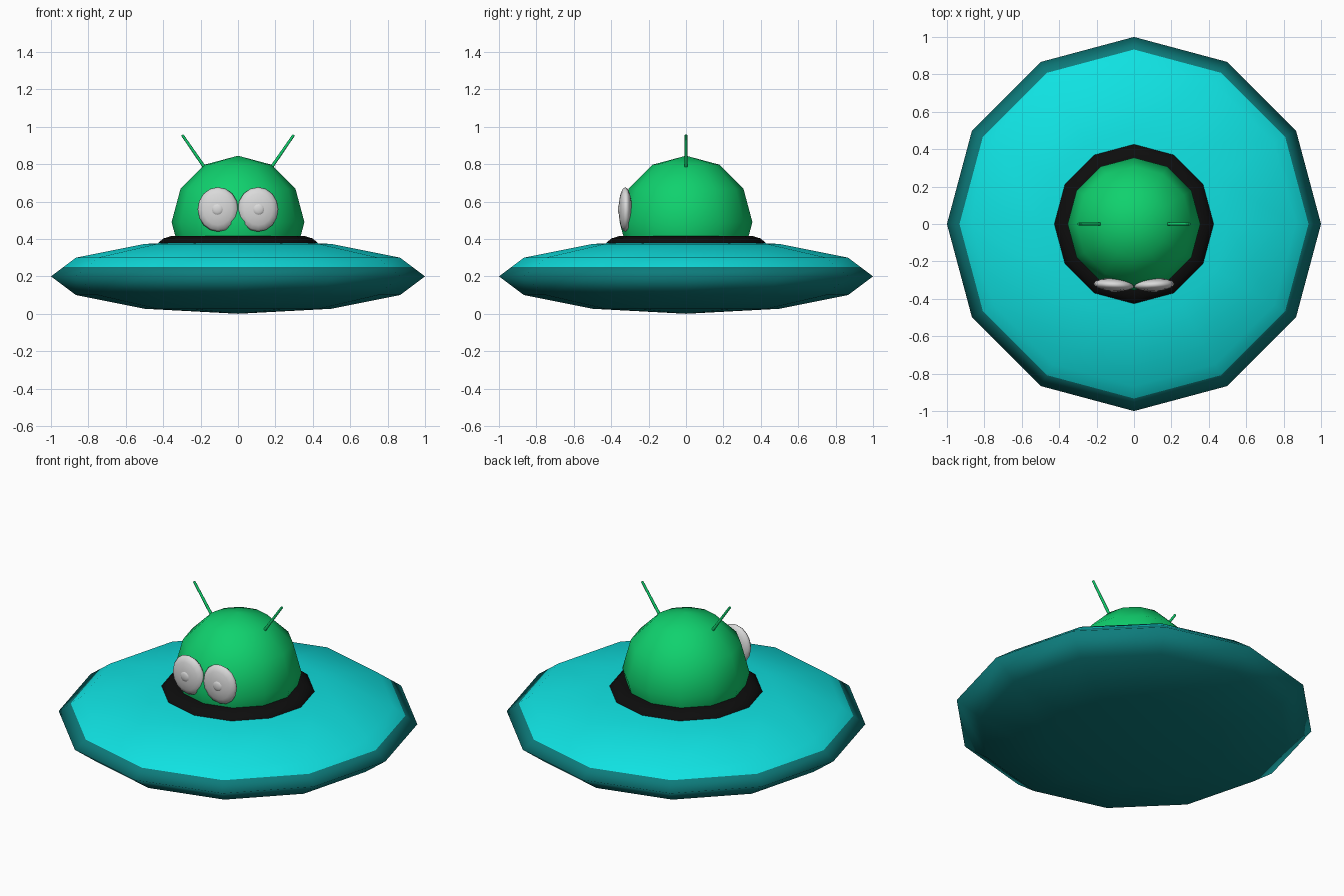
import bpy, bmesh, math
from mathutils import Vector, Matrix

if "Cube" in bpy.data.objects:
    bpy.data.objects.remove(bpy.data.objects["Cube"])


def mat(name, rgb):
    m = bpy.data.materials.new(name)
    m.diffuse_color = (*rgb, 1)
    m.use_nodes = True
    m.node_tree.nodes["Principled BSDF"].inputs["Base Color"].default_value = m.diffuse_color
    return m


CYAN = mat("cyan", (0.005, 0.76, 0.76))
TEAL = mat("dark_teal", (0.004, 0.20, 0.20))
GREEN = mat("green", (0.005, 0.64, 0.155))
BLACK = mat("black", (0.004, 0.004, 0.004))
WHITE = mat("off_white", (0.70, 0.70, 0.70))


def finish(bm, name, mats):
    bmesh.ops.recalc_face_normals(bm, faces=bm.faces)
    for f in bm.faces:
        f.smooth = True
    me = bpy.data.meshes.new(name)
    bm.to_mesh(me)
    bm.free()
    for m in mats:
        me.materials.append(m)
    ob = bpy.data.objects.new(name, me)
    bpy.context.collection.objects.link(ob)
    return ob


def lathe(name, profile, mats, sides=12, rule=None):
    """Turn an (r, z) profile around the z axis."""
    bm = bmesh.new()
    vs = [bm.verts.new((r, 0, z)) for r, z in profile]
    es = [bm.edges.new(p) for p in zip(vs, vs[1:])]
    bmesh.ops.spin(bm, geom=vs + es, cent=(0, 0, 0), axis=(0, 0, 1),
                   angle=2 * math.pi, steps=sides, use_duplicate=False)
    bmesh.ops.remove_doubles(bm, verts=bm.verts, dist=1e-4)
    if rule:
        for f in bm.faces:
            f.material_index = rule(f.calc_center_median())
    return finish(bm, name, mats)


def ellipsoid(name, loc, scale, m, seg, rings, rot=None):
    bm = bmesh.new()
    bmesh.ops.create_uvsphere(bm, u_segments=seg, v_segments=rings, radius=1)
    rot = rot or Matrix.Identity(4)
    bmesh.ops.transform(bm, verts=bm.verts,
                        matrix=Matrix.Translation(loc) @ rot @ Matrix.Diagonal((*scale, 1)))
    return finish(bm, name, [m])


# Saucer: flattened ball, dark hull with a cyan upper deck
angles = [-90, -60, -30, 0, 30, 60, 90]
hull = [(abs(math.cos(math.radians(a))), 0.2 + 0.2 * math.sin(math.radians(a))) for a in angles]
hull.insert(4, (0.933, 0.25))
lathe("saucer", hull, [TEAL, CYAN], rule=lambda c: int(c.z > 0.25))

# Black collar around the head
lathe("collar", [(0.43, 0.365), (0.425, 0.38), (0.40, 0.402), (0.36, 0.415), (0.30, 0.415)], [BLACK])

# Head
ellipsoid("head", (0, 0, 0.49), (0.355, 0.355, 0.355), GREEN, 12, 6)

# Eyes, pupils and antennae, mirrored left and right
for side, s in (("left", -1), ("right", 1)):
    turn = Matrix.Rotation(s * math.radians(3), 4, 'Z') @ Matrix.Rotation(math.radians(90), 4, 'X')
    ellipsoid(side + "_eye", (s * 0.107, -0.325, 0.558), (0.109, 0.119, 0.035), WHITE, 16, 8, turn)
    ellipsoid(side + "_pupil", (s * 0.11, -0.352, 0.558), (0.034, 0.034, 0.012), WHITE, 12, 6, turn)

    a, b = Vector((s * 0.17, 0, 0.77)), Vector((s * 0.298, 0, 0.956))
    bm = bmesh.new()
    bmesh.ops.create_cone(bm, cap_ends=True, segments=10, radius1=0.009, radius2=0.007,
                          depth=(b - a).length)
    q = (b - a).to_track_quat('Z', 'Y').to_matrix().to_4x4()
    bmesh.ops.transform(bm, verts=bm.verts, matrix=Matrix.Translation((a + b) / 2) @ q)
    for e in bm.edges:
        e.smooth = e.calc_face_angle(0) < 1
    finish(bm, side + "_antenna", [GREEN])
